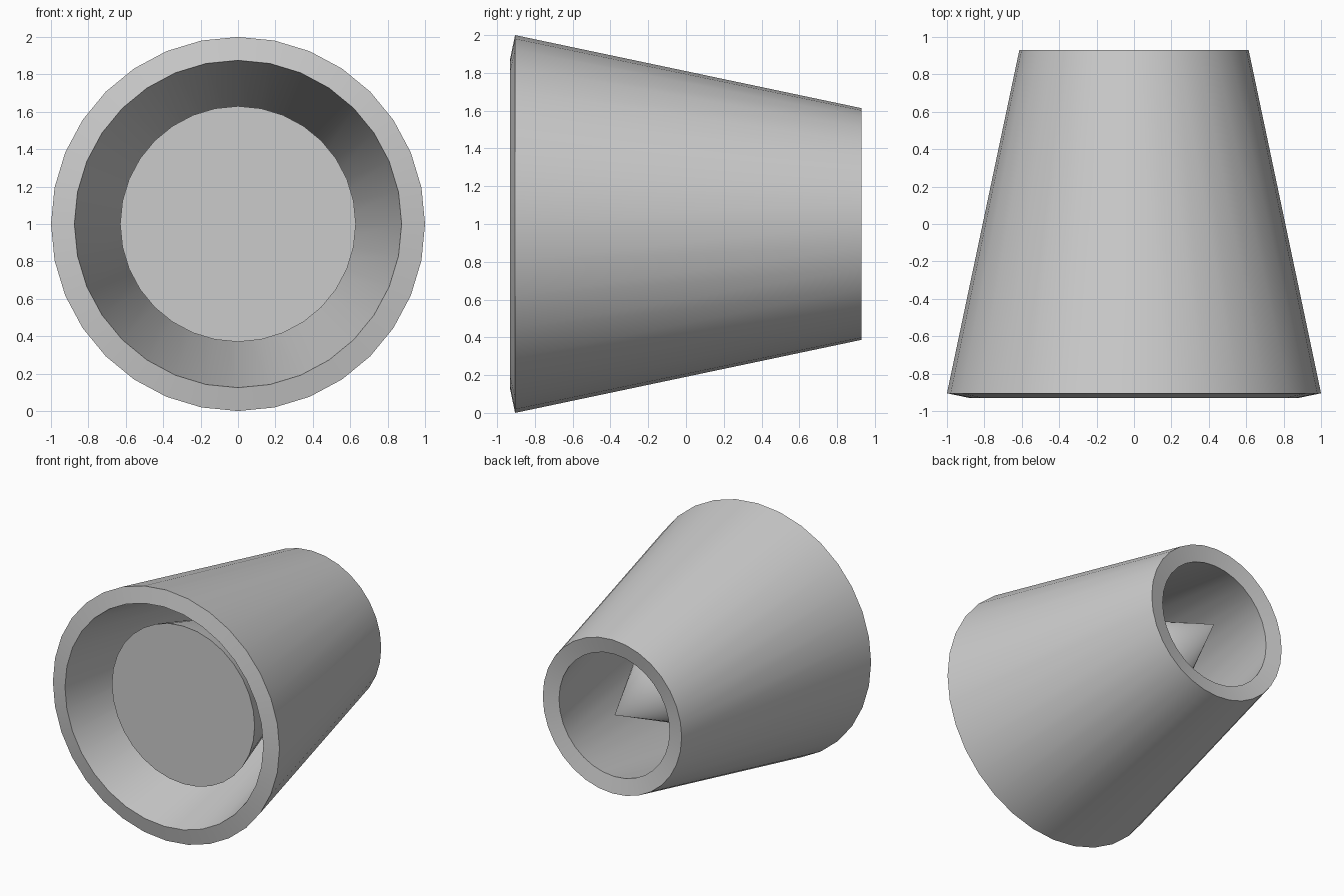
import bpy, bmesh, math

if "Cube" in bpy.data.objects:
    bpy.data.objects.remove(bpy.data.objects["Cube"])

SIDES = 32
CENTRE_Z = 1.0


def lathe(name, profile, closed):
    """Spin (y, radius) points round the y axis; open profiles get capped or pointed ends."""
    bm = bmesh.new()
    rings = []
    for y, r in profile:
        if r == 0:
            rings.append([bm.verts.new((0, y, CENTRE_Z))])
            continue
        angles = [2 * math.pi * i / SIDES for i in range(SIDES)]
        rings.append([bm.verts.new((r * math.cos(a), y, CENTRE_Z + r * math.sin(a)))
                      for a in angles])
    pairs = list(zip(rings, rings[1:]))
    if closed:
        pairs.append((rings[-1], rings[0]))
    else:
        bm.faces.new(rings[0])
    for a, b in pairs:
        for i in range(SIDES):
            j = (i + 1) % SIDES
            if len(b) == 1:
                bm.faces.new((a[i], a[j], b[0]))
            else:
                bm.faces.new((a[i], a[j], b[j], b[i]))
    bmesh.ops.recalc_face_normals(bm, faces=bm.faces)
    mesh = bpy.data.meshes.new(name)
    bm.to_mesh(mesh)
    bm.free()
    obj = bpy.data.objects.new(name, mesh)
    bpy.context.collection.objects.link(obj)
    bpy.ops.object.select_all(action='DESELECT')
    obj.select_set(True)
    bpy.context.view_layer.objects.active = obj
    bpy.ops.object.shade_smooth_by_angle(angle=math.radians(30))
    return obj


# Tapered shell of even wall thickness, open at both ends
lathe("nozzle_shell", [(-0.905, 1.0), (0.93, 0.613), (0.904, 0.488), (-0.931, 0.875)], True)

# Pointed plug inside the shell, flat face to the front
lathe("inner_cone", [(-0.69, 0.63), (-0.08, 0.455), (0.90, 0)], False)
